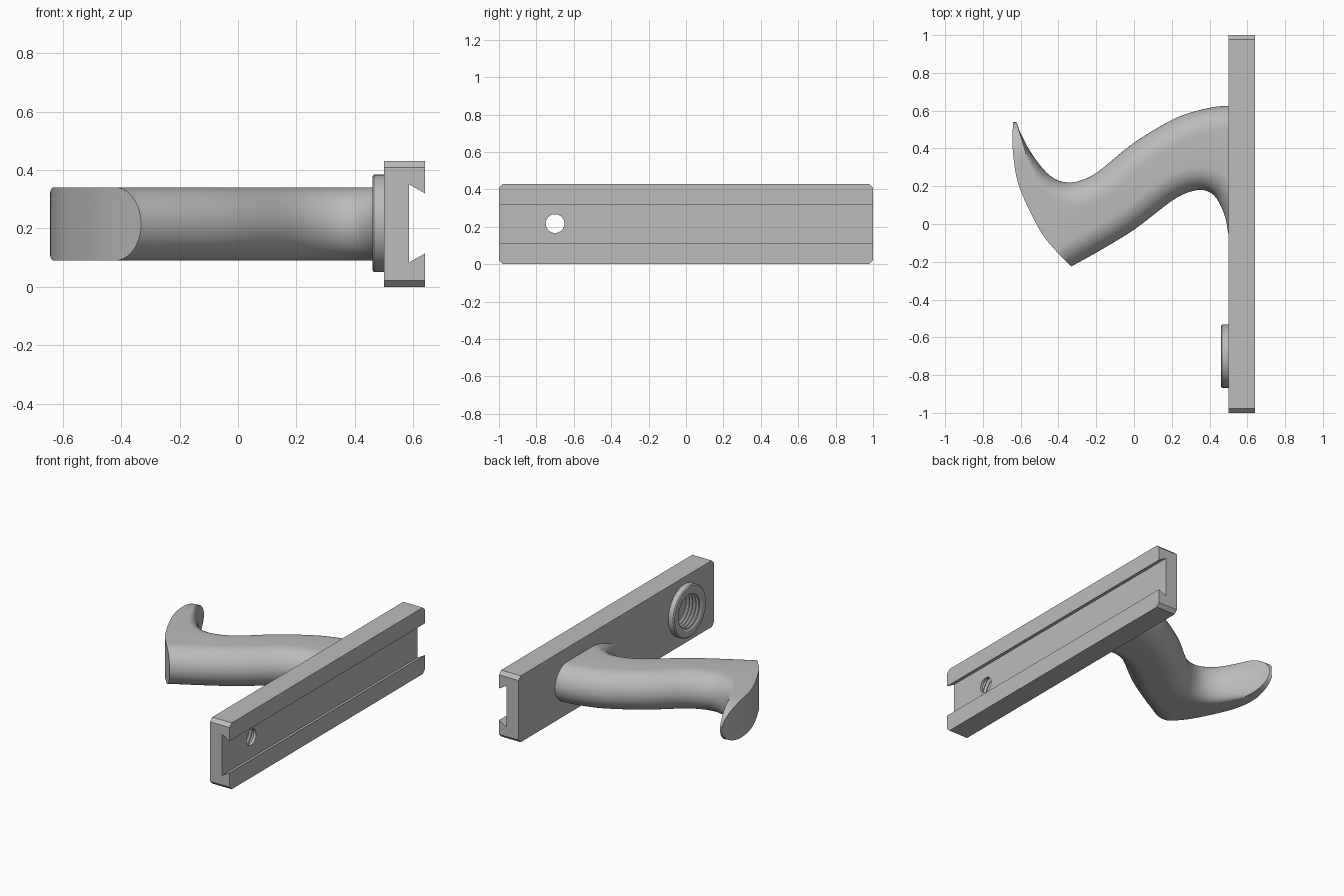
import bpy, bmesh, math
from mathutils import Vector

if "Cube" in bpy.data.objects:
    bpy.data.objects.remove(bpy.data.objects["Cube"])

grey = bpy.data.materials.new("plain grey")
grey.diffuse_color = (0.5, 0.5, 0.5, 1)
grey.use_nodes = True
grey.node_tree.nodes["Principled BSDF"].inputs["Base Color"].default_value = grey.diffuse_color


def make(name, bm, smooth=True):
    bmesh.ops.remove_doubles(bm, verts=bm.verts, dist=1e-5)
    bmesh.ops.recalc_face_normals(bm, faces=bm.faces)
    me = bpy.data.meshes.new(name)
    bm.to_mesh(me)
    bm.free()
    ob = bpy.data.objects.new(name, me)
    bpy.context.collection.objects.link(ob)
    me.materials.append(grey)
    if smooth:
        shade(ob)
    return ob


def shade(ob):
    bpy.ops.object.select_all(action='DESELECT')
    ob.select_set(True)
    bpy.context.view_layer.objects.active = ob
    bpy.ops.object.shade_smooth_by_angle(angle=math.radians(30))


def loft(name, rings):
    """Skin closed rings of equal length and cap both ends."""
    bm = bmesh.new()
    vs = [[bm.verts.new(p) for p in r] for r in rings]
    n = len(vs[0])
    for a, b in zip(vs, vs[1:]):
        for i in range(n):
            j = (i + 1) % n
            bm.faces.new((a[i], a[j], b[j], b[i]))
    bm.faces.new(vs[0][::-1])
    bm.faces.new(vs[-1])
    return make(name, bm)


def lathe(name, profile, n=64):
    """Turn (x, radius) pairs about the bore axis."""
    return loft(name, [[(x, -0.70 + r * math.cos(2 * math.pi * i / n),
                         0.217 + r * math.sin(2 * math.pi * i / n))
                        for i in range(n)] for x, r in profile])


def cut(ob, cutter):
    m = ob.modifiers.new("cut", 'BOOLEAN')
    m.operation = 'DIFFERENCE'
    m.solver = 'EXACT'
    m.object = cutter
    bpy.context.view_layer.objects.active = ob
    bpy.ops.object.modifier_apply(modifier=m.name)
    shade(ob)


# Rail: block with chamfered corners
c, H = 0.022, 0.43
outline = [(-1, c), (-1 + c, 0), (1 - c, 0), (1, c),
           (1, H - c), (1 - c, H), (-1 + c, H), (-1, H - c)]
rail = loft("rail", [[(x, y, z) for y, z in outline] for x in (0.5, 0.64)])

# Dovetail slot along the rail
slot = [(0.585, 0.083), (0.64, 0.114), (0.70, 0.114),
        (0.70, 0.32), (0.64, 0.32), (0.585, 0.351)]
slot_cutter = loft("slot_cutter", [[(x, y, z) for x, z in slot] for y in (-1.1, 1.1)])
cut(rail, slot_cutter)

# Threaded socket: raised collar, ridged bore and small through hole
collar = lathe("collar", [(0.46, 0.160), (0.466, 0.167), (0.503, 0.167)])
profile = [(0.44, 0.125), (0.46, 0.125), (0.468, 0.108)]
for i in range(4):
    x = 0.472 + i * 0.023
    profile += [(x, 0.108), (x + 0.009, 0.123), (x + 0.013, 0.123), (x + 0.021, 0.108)]
profile += [(0.567, 0.108), (0.567, 0.05), (0.62, 0.05)]
bore_cutter = lathe("bore_cutter", profile)
cut(rail, bore_cutter)
cut(collar, bore_cutter)
for ob in (slot_cutter, bore_cutter):
    bpy.data.objects.remove(ob)


# Hook: outlines stacked in height, pulled in towards top and bottom
def spline(pts, steps=16):
    """Smooth curve through the points."""
    p = [Vector(q) for q in pts]
    p = [2 * p[0] - p[1]] + p + [2 * p[-1] - p[-2]]
    out = []
    for a, b, d, e in zip(p, p[1:], p[2:], p[3:]):
        for k in range(steps):
            t = k / steps
            out.append(0.5 * (2 * b + (d - a) * t + (2 * a - 5 * b + 4 * d - e) * t ** 2
                              + (3 * b - a - 3 * d + e) * t ** 3))
    return out + [p[-2]]


def resample(pts, n, start=0.0, end=0.0):
    """Even points along a curve, trimmed at both ends."""
    s = [0.0]
    for a, b in zip(pts, pts[1:]):
        s.append(s[-1] + (b.xy - a.xy).length)
    out, j = [], 0
    for i in range(n):
        t = start + (s[-1] - start - end) * i / (n - 1)
        while j < len(s) - 2 and s[j + 1] < t:
            j += 1
        out.append(pts[j].lerp(pts[j + 1], (t - s[j]) / (s[j + 1] - s[j])))
    return out


def inset(pts, d):
    """Move points left of travel by d times their weight."""
    out = []
    for i, p in enumerate(pts):
        t = (pts[min(i + 1, len(pts) - 1)] - pts[max(i - 1, 0)]).xy.normalized()
        out.append((min(p.x - t.y * d * p.z, 0.53), p.y + t.x * d * p.z))
    return out


# third number is how strongly the edge is rounded
inner = spline([(0.53, 0.628, 1), (0.40, 0.615, 1), (0.22, 0.56, 1), (0.0, 0.43, 1),
                (-0.18, 0.285, 1), (-0.27, 0.235, 1), (-0.36, 0.22, 0.9),
                (-0.45, 0.26, 0.6), (-0.54, 0.37, 0.3), (-0.60, 0.48, 0.12),
                (-0.621, 0.538, 0.05)])
outer = spline([(-0.634, 0.54, 0), (-0.641, 0.525, 0), (-0.64, 0.37, 0), (-0.605, 0.19, 0),
                (-0.50, -0.03, 0), (-0.42, -0.135, 0), (-0.332, -0.225, 0)])
lower = spline([(-0.332, -0.225, 1), (-0.18, -0.14, 1), (0.0, -0.03, 1), (0.19, 0.115, 1),
                (0.28, 0.165, 1), (0.36, 0.18, 1), (0.42, 0.155, 1), (0.46, 0.095, 1),
                (0.487, 0.02, 1), (0.497, -0.04, 1), (0.51, -0.10, 1)])
R, LAYERS = 0.125, 24
rings = []
for k in range(LAYERS + 1):
    a = math.pi * (k / LAYERS - 0.5)
    d = R * (1 - math.cos(a))
    ring = inset(resample(inner, 60, 0, 1.7 * d), d)
    ring += inset(resample(outer, 32, 2 * d, d), 0)
    ring += inset(resample(lower, 60), d)[1:]
    rings.append([(x, y, 0.215 + R * math.sin(a)) for x, y in ring])
loft("hook", rings)
